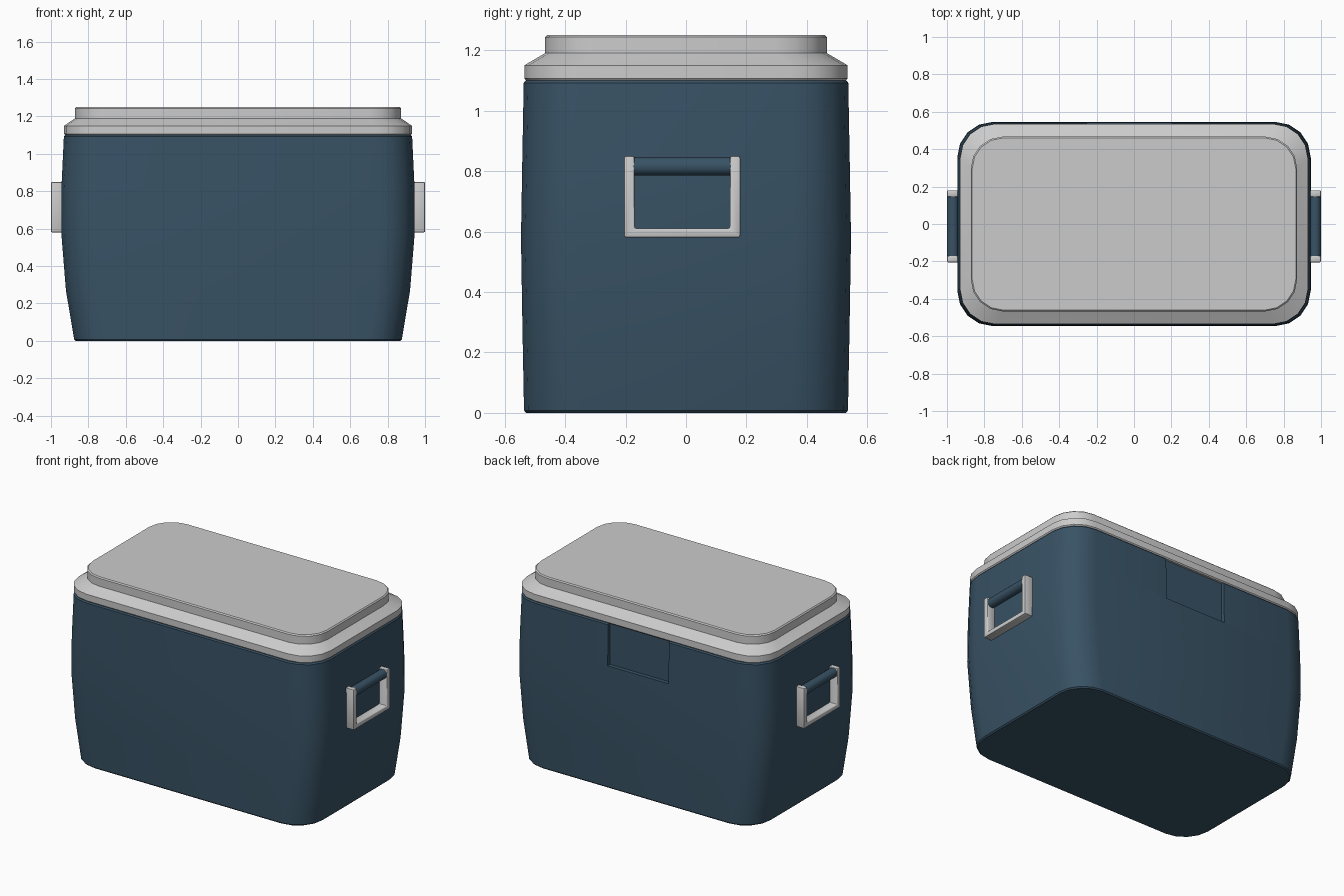
import bpy, bmesh, math
from mathutils import Matrix

if "Cube" in bpy.data.objects:
    bpy.data.objects.remove(bpy.data.objects["Cube"])

blue = bpy.data.materials.new("cooler_blue")
blue.diffuse_color = (0.04, 0.085, 0.13, 1)
blue.use_nodes = True
blue.node_tree.nodes["Principled BSDF"].inputs["Base Color"].default_value = blue.diffuse_color


def add_object(name, bm, mat=None):
    bmesh.ops.recalc_face_normals(bm, faces=bm.faces)
    mesh = bpy.data.meshes.new(name)
    bm.to_mesh(mesh)
    bm.free()
    ob = bpy.data.objects.new(name, mesh)
    bpy.context.collection.objects.link(ob)
    if mat:
        mesh.materials.append(mat)
    return ob


def finish(ob, angle=30):
    """Apply modifiers and smooth everything but the sharp edges."""
    bpy.ops.object.select_all(action='DESELECT')
    bpy.context.view_layer.objects.active = ob
    ob.select_set(True)
    bpy.ops.object.convert(target='MESH')
    bpy.ops.object.shade_smooth_by_angle(angle=math.radians(angle))


def rounded_loft(name, sections, mat=None, seg=4):
    """Loft rounded rectangles given as (z, half x, half y, corner radius)."""
    bm = bmesh.new()
    rings = []
    for z, hx, hy, r in sections:
        ring = []
        for q, (sx, sy) in enumerate(((1, 1), (-1, 1), (-1, -1), (1, -1))):
            for i in range(seg + 1):
                a = math.pi / 2 * (q + i / seg)
                ring.append(bm.verts.new((sx * (hx - r) + r * math.cos(a),
                                          sy * (hy - r) + r * math.sin(a), z)))
        rings.append(ring)
    n = len(rings[0])
    for a, b in zip(rings, rings[1:]):
        for i in range(n):
            j = (i + 1) % n
            bm.faces.new((a[i], a[j], b[j], b[i]))
    bm.faces.new(rings[0])
    bm.faces.new(rings[-1])
    return add_object(name, bm, mat)


def mirror_x(ob):
    ob.modifiers.new("mirror", 'MIRROR').use_axis[0] = True


# Bulging body
body = rounded_loft("body", [
    (0.0, 0.868, 0.529, 0.18), (0.008, 0.876, 0.536, 0.185),
    (0.27, 0.92, 0.541, 0.19), (0.58, 0.945, 0.546, 0.19),
    (0.82, 0.944, 0.542, 0.19), (1.092, 0.931, 0.537, 0.185),
    (1.10, 0.924, 0.530, 0.18)], blue)

# Recess in the back of the body, under the lid
bm = bmesh.new()
bmesh.ops.create_cube(bm, size=1, matrix=Matrix.Translation((-0.025, 0.565, 0.97))
                      @ Matrix.Diagonal((0.45, 0.1, 0.3, 1)))
cutter = add_object("recess_cutter", bm, blue)
cutter.hide_render = True
cut = body.modifiers.new("recess", 'BOOLEAN')
cut.operation = 'DIFFERENCE'
cut.solver = 'EXACT'
cut.object = cutter
finish(body)
bpy.data.objects.remove(cutter)

# Stepped lid
lid = rounded_loft("lid", [
    (1.10, 0.924, 0.529, 0.18), (1.107, 0.93, 0.535, 0.185),
    (1.15, 0.93, 0.535, 0.185), (1.19, 0.872, 0.467, 0.17),
    (1.243, 0.872, 0.467, 0.17), (1.25, 0.865, 0.460, 0.165)])
finish(lid, 25)

# U-shaped handle brackets
bm = bmesh.new()
outline = [(-0.205, 0.85), (-0.205, 0.58), (0.18, 0.58), (0.18, 0.85),
           (0.145, 0.85), (0.145, 0.61), (-0.17, 0.61), (-0.17, 0.85)]
face = bm.faces.new([bm.verts.new((0.935, y, z)) for y, z in outline])
ext = bmesh.ops.extrude_face_region(bm, geom=[face])
bmesh.ops.translate(bm, vec=(0.065, 0, 0),
                    verts=[v for v in ext["geom"] if isinstance(v, bmesh.types.BMVert)])
bracket = add_object("handle_brackets", bm)
bevel = bracket.modifiers.new("bevel", 'BEVEL')
bevel.width = 0.007
bevel.segments = 2
mirror_x(bracket)
finish(bracket, 40)

# Rounded grips between the bracket arms
bm = bmesh.new()
bmesh.ops.create_cone(bm, cap_ends=True, segments=20, radius1=0.031, radius2=0.031,
                      depth=0.325, matrix=Matrix.Translation((0.968, -0.0125, 0.816))
                      @ Matrix.Rotation(math.pi / 2, 4, 'X'))
grip = add_object("handle_grips", bm, blue)
mirror_x(grip)
finish(grip, 40)
